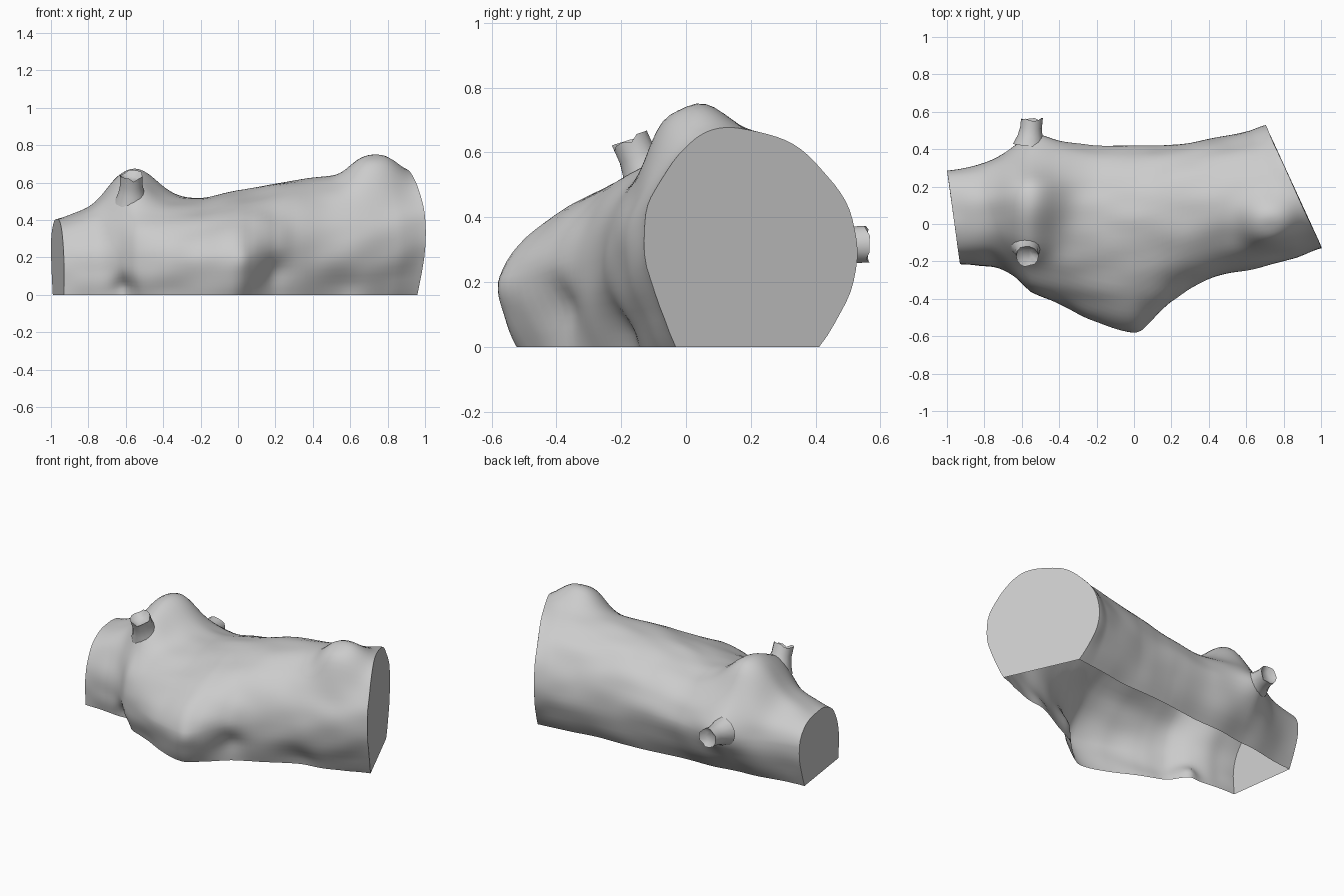
import bpy, bmesh, math, random
from mathutils import Vector, noise

if "Cube" in bpy.data.objects:
    bpy.data.objects.remove(bpy.data.objects["Cube"])

random.seed(4)

# trunk sections: x, front y, front z, top y, top z, back y, front y at ground, back y at ground
ROWS = [
    (-.96, -.22, .12, .03, .41, .29, -.21, .22),
    (-.85, -.225, .12, .03, .44, .31, -.21, .23),
    (-.75, -.23, .14, .03, .47, .34, -.22, .25),
    (-.65, -.28, .17, .03, .51, .39, -.25, .27),
    (-.55, -.37, .18, .03, .53, .43, -.32, .28),
    (-.40, -.43, .18, .03, .525, .44, -.39, .30),
    (-.20, -.52, .19, .03, .52, .415, -.48, .31),
    (-.03, -.57, .20, .04, .55, .415, -.52, .33),
    (.06, -.54, .20, .05, .565, .42, -.47, .34),
    (.20, -.42, .23, .08, .595, .43, -.36, .35),
    (.40, -.29, .26, .10, .625, .45, -.23, .36),
    (.60, -.235, .28, .11, .64, .47, -.16, .38),
    (.80, -.18, .30, .14, .65, .50, -.08, .40),
    (.945, -.13, .33, .17, .67, .53, -.03, .41),
]

# swellings and hollows: centre, radius, push direction, amount, falloff power
BUMPS = [
    ((-.57, .14, .54), .18, (0, .1, 1), .15, 2.4),
    ((-.56, -.10, .50), .12, (0, -.2, 1), .06, 2),
    ((-.54, .42, .30), .11, (0, 1, 0), .05, 2),
    ((.73, .02, .62), .155, (0, -.25, 1), .11, 3),
    ((-.60, -.28, .03), .07, (.1, 1, .2), .06, 2),
    ((.20, -.40, .10), .11, (-.2, 1, .2), .045, 2),
    ((.02, -.53, .19), .05, (.2, -1, 0), .015, 2),
    ((.58, -.20, .03), .10, (0, 1, 0), .03, 2),
]


def section(x):
    """Smoothly interpolated section values at x."""
    i = max(k for k in range(len(ROWS) - 1) if ROWS[k][0] <= x + 1e-6)
    p = [Vector(ROWS[min(max(k, 0), len(ROWS) - 1)]) for k in (i - 1, i, i + 1, i + 2)]
    t = (x - p[1][0]) / (p[2][0] - p[1][0])
    out = []
    for a, b, c, d in zip(*p):
        out.append(b + .5 * t * (c - a + t * (2*a - 5*b + 4*c - d + t * (3*(b - c) + d - a))))
    return out


def bow(a, b, t):
    return a + (b - a) * math.sin(t * math.pi / 2)


def ring(x):
    """Open arch from front ground, over the top, to back ground."""
    _, yf, zf, yt, zt, yb, yf0, yb0 = section(x)
    zb = .27
    flat = 1 + .2 * math.exp(-((x + .1) / .4) ** 2)   # the front bulge slopes off straighter
    pts = [(bow(yf0, yf, k / 8), zf * k / 8) for k in range(8)]
    for k in range(20):
        a = k / 20 * math.pi / 2
        pts.append((yt + (yf - yt) * math.cos(a) ** flat, zf + (zt - zf) * math.sin(a) ** flat))
    for k in range(20):
        a = k / 20 * math.pi / 2
        pts.append((yt + (yb - yt) * math.sin(a), zb + (zt - zb) * math.cos(a)))
    pts += [(bow(yb0, yb, k / 8), zb * k / 8) for k in range(8, -1, -1)]
    # the sawn ends are slanted
    k = .455 * max(0, (x - .3) / .645) + .137 * max(0, (-x - .6) / .36)
    out = []
    for y, z in pts:
        v = Vector((x - k * y, y, z))
        d = Vector()
        for c, r, n, amt, power in BUMPS:
            q = (v - Vector(c)).length / r
            d += Vector(n) * amt * math.exp(-q ** power)
        out_dir = Vector((0, y - .05, z - .2)).normalized()
        d += out_dir * .012 * noise.noise(Vector((v.x * 4, y * 8, z * 8)))
        if min(x + .96, .945 - x) < .001:
            d.x = 0
        v += d
        v.z = 0 if z == 0 else max(v.z, 0)
        out.append(v)
    return out


def finish(bm, name, angle):
    bmesh.ops.recalc_face_normals(bm, faces=bm.faces)
    me = bpy.data.meshes.new(name)
    bm.to_mesh(me)
    bm.free()
    ob = bpy.data.objects.new(name, me)
    bpy.context.collection.objects.link(ob)
    bpy.ops.object.select_all(action='DESELECT')
    ob.select_set(True)
    bpy.context.view_layer.objects.active = ob
    bpy.ops.object.shade_smooth_by_angle(angle=math.radians(angle))


def skin(bm, rings, closed):
    vs = [[bm.verts.new(p) for p in r] for r in rings]
    n = len(vs[0])
    for a, b in zip(vs, vs[1:]):
        for j in range(n if closed else n - 1):
            k = (j + 1) % n
            bm.faces.new((a[j], a[k], b[k], b[j]))
    return vs


# log trunk, open underneath, with flat sawn ends
bm = bmesh.new()
N = 84
vs = skin(bm, [ring(-.96 + 1.905 * i / N) for i in range(N + 1)], False)
bm.faces.new(vs[0])
bm.faces.new(vs[-1])
finish(bm, "log_trunk", 50)


def stub(name, base, direction, length, radius, ragged):
    """Broken branch: flared foot, jagged rim, dished end."""
    bm = bmesh.new()
    q = Vector(direction).to_track_quat('Z', 'Y')
    n = 14
    jag = [random.uniform(-ragged, ragged) for _ in range(n)]
    rings = []
    for h, r, j in ((0, 1.5, 0), (.35, 1.15, 0), (.65, 1, .2), (1, 1, 1), (.85, .55, .3)):
        rings.append([Vector(base) + q @ Vector((
            radius * r * math.cos(i * math.tau / n), radius * r * math.sin(i * math.tau / n),
            length * h + jag[i] * j)) for i in range(n)])
    vs = skin(bm, rings, True)
    bm.faces.new(vs[-1])
    finish(bm, name, 60)


# broken branches on the back and on the upper front
stub("back_branch_stub", (-.56, .42, .31), (.1, 1, .05), .145, .058, .012)
stub("top_branch_stub", (-.57, -.11, .50), (0, -.45, 1), .15, .06, .012)
